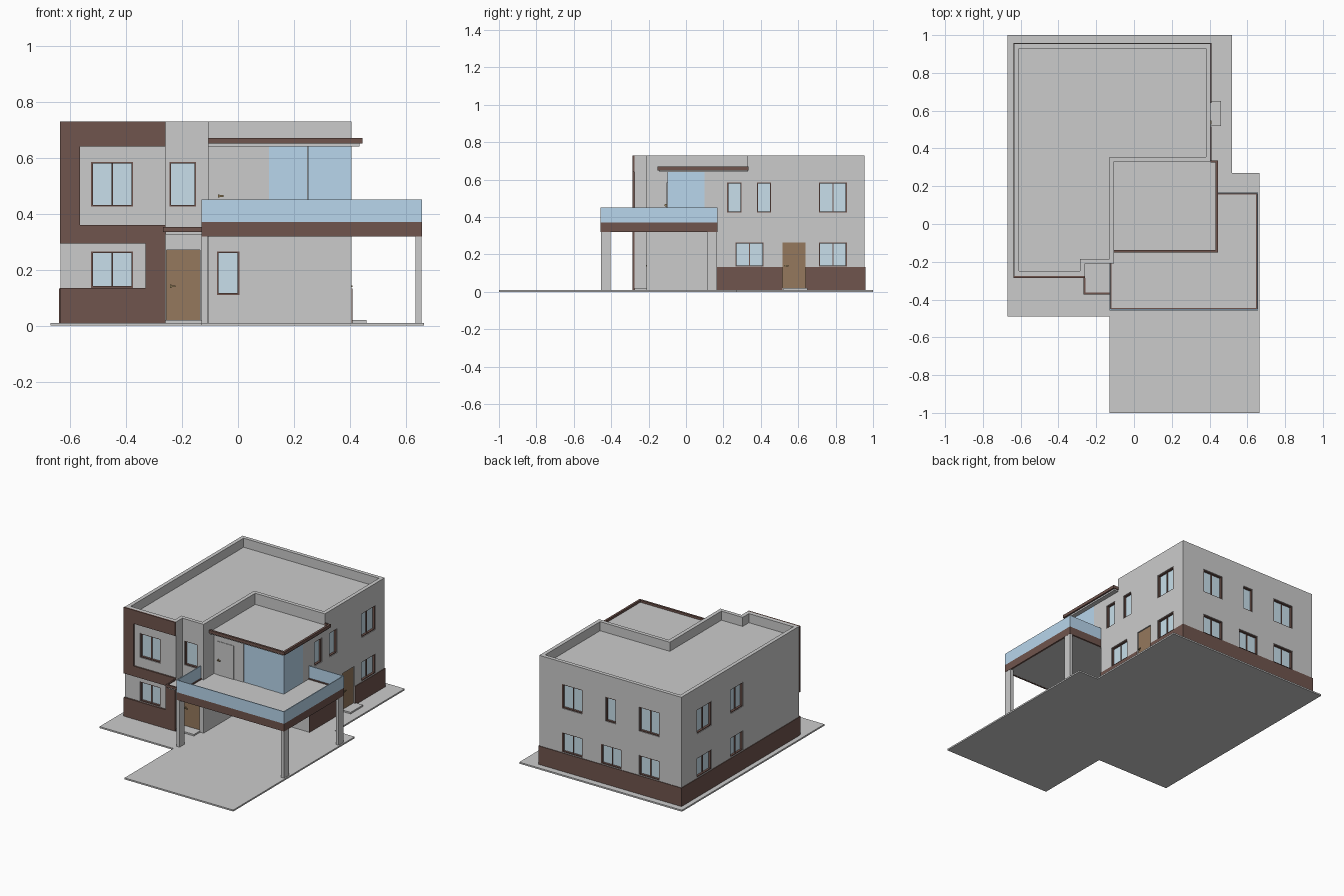
import bpy, bmesh

if "Cube" in bpy.data.objects:
    bpy.data.objects.remove(bpy.data.objects["Cube"])


def material(name, rgb):
    m = bpy.data.materials.new(name)
    m.diffuse_color = (*rgb, 1)
    m.use_nodes = True
    m.node_tree.nodes["Principled BSDF"].inputs["Base Color"].default_value = m.diffuse_color
    return m


BROWN = material("dark_brown", (0.16, 0.09, 0.075))
WOOD = material("wood", (0.30, 0.19, 0.11))
PANE = material("window_glass", (0.58, 0.74, 0.83))
RAIL = material("blue_glass", (0.48, 0.67, 0.84))
BRASS = material("brass", (0.35, 0.25, 0.12))


def add_prism(bm, pts, z0, z1):
    low = [bm.verts.new((x, y, z0)) for x, y in pts]
    top = [bm.verts.new((x, y, z1)) for x, y in pts]
    bm.faces.new(low[::-1])
    bm.faces.new(top)
    n = len(pts)
    for i in range(n):
        j = (i + 1) % n
        bm.faces.new((low[i], low[j], top[j], top[i]))


def prisms(name, parts, mat=None):
    """One object from (outline, z0, z1) parts."""
    bm = bmesh.new()
    for pts, z0, z1 in parts:
        add_prism(bm, pts, z0, z1)
    me = bpy.data.meshes.new(name)
    bm.to_mesh(me)
    bm.free()
    ob = bpy.data.objects.new(name, me)
    bpy.context.collection.objects.link(ob)
    if mat:
        me.materials.append(mat)
    return ob


def rect(b):
    x0, x1, y0, y1, z0, z1 = b
    return [(x0, y0), (x1, y0), (x1, y1), (x0, y1)], z0, z1


def boxes(name, bs, mat=None):
    return prisms(name, [rect(b) for b in bs], mat)


# Wall planes: axis, position, outward sign
FRONT, ENTRY, PORT = ("y", -0.275, -1), ("y", -0.21, -1), ("y", 0.165, -1)
SUN = ("y", -0.10, -1)
RIGHT, BACK, LEFT = ("x", 0.405, 1), ("y", 0.955, 1), ("x", -0.635, -1)


def on(face, u0, u1, z0, z1, d0, d1):
    """Box on a wall plane, d = distance outward."""
    axis, p, s = face
    a, b = sorted((p + s * d0, p + s * d1))
    return (a, b, u0, u1, z0, z1) if axis == "x" else (u0, u1, a, b, z0, z1)


cuts = {0: [], 1: []}


def window(name, face, u0, u1, z0, z1, panes=2):
    cuts[int(z0 > 0.3)].append(rect(on(face, u0, u1, z0, z1, -0.022, 0.02)))
    boxes(name + "_glass", [on(face, u0, u1, z0, z1, -0.022, -0.018)], PANE)
    t, d = 0.006, (-0.02, -0.004)
    bars = [on(face, u0, u0 + t, z0, z1, *d), on(face, u1 - t, u1, z0, z1, *d),
            on(face, u0 + t, u1 - t, z0, z0 + t, *d),
            on(face, u0 + t, u1 - t, z1 - t, z1, *d)]
    if panes == 2:
        m = (u0 + u1) / 2
        bars.append(on(face, m - t / 2, m + t / 2, z0 + t, z1 - t, -0.02, -0.012))
    boxes(name + "_frame", bars, BROWN)


def handle(name, face, u, z, d, w=0.02):
    boxes(name, [on(face, u, u + 0.005, z - 0.006, z + 0.006, d, d + 0.008),
                 on(face, u, u + w, z - 0.003, z + 0.003, d + 0.008, d + 0.013)], BRASS)


def door(name, face, u0, u1, z0, z1):
    cuts[0].append(rect(on(face, u0, u1, z0, z1, -0.02, 0.02)))
    boxes(name, [on(face, u0, u1, z0, z1, -0.02, -0.008)], WOOD)
    handle(name + "_handle", face, u0 + 0.012, 0.14, -0.008)


# Ground slab
prisms("ground_slab", [([(-0.67, 1), (-0.67, -0.49), (-0.13, -0.49), (-0.13, -1),
                         (0.665, -1), (0.665, 0.27), (0.52, 0.27), (0.52, 1)], 0, 0.01)])

# Windows and doors, lower and upper storeys
LO, UP = (0.135, 0.265), (0.425, 0.585)
for tag, z in (("lower", LO), ("upper", UP)):
    window(f"{tag}_front_window", FRONT, -0.525, -0.375, *z)
    window(f"{tag}_right_window", RIGHT, 0.71, 0.86, *z)
    window(f"{tag}_back_window_a", BACK, 0.09, 0.24, *z)
    window(f"{tag}_back_window_b", BACK, -0.475, -0.325, *z)
    window(f"{tag}_left_window_a", LEFT, 0.64, 0.79, *z)
    window(f"{tag}_left_window_b", LEFT, 0.31, 0.44, *z)
window("lower_back_window_middle", BACK, -0.195, -0.045, *LO)
window("upper_back_window_middle", BACK, -0.155, -0.08, *UP, 1)
window("lower_right_window_front", RIGHT, 0.265, 0.415, *LO)
window("upper_right_window_middle", RIGHT, 0.38, 0.455, *UP, 1)
window("sunroom_side_window", RIGHT, 0.22, 0.298, *UP, 1)
window("entry_window", ENTRY, -0.245, -0.15, *UP, 1)
window("carport_window", PORT, -0.075, 0.005, 0.11, 0.265, 1)
door("entry_door", ENTRY, -0.255, -0.135, 0.02, 0.27)
door("side_door", RIGHT, 0.515, 0.64, 0.02, 0.265)

# House storeys
lower = prisms("lower_storey", [([(-0.635, -0.275), (-0.26, -0.275), (-0.26, -0.21),
                                  (-0.105, -0.21), (-0.105, 0.165), (0.405, 0.165),
                                  (0.405, 0.955), (-0.635, 0.955)], 0.01, 0.36)])
upper = prisms("upper_storey", [([(-0.635, -0.275), (-0.26, -0.275), (-0.26, -0.21),
                                  (-0.105, -0.21), (-0.105, 0.33), (0.405, 0.33),
                                  (0.405, 0.955), (-0.635, 0.955)], 0.36, 0.73)])
sun_wall = boxes("sunroom_side_wall", [(0.375, 0.405, 0.10, 0.33, 0.36, 0.64)])
# Sunken roof behind the parapet
roof_cut = ([(-0.61, -0.25), (-0.285, -0.25), (-0.285, -0.185), (-0.13, -0.185),
             (-0.13, 0.355), (0.38, 0.355), (0.38, 0.93), (-0.61, 0.93)], 0.67, 0.8)

for storey, obs in ((0, [lower]), (1, [upper, sun_wall])):
    cutter = prisms("cutter", cuts[storey] + ([roof_cut] if storey else []))
    cutter.hide_render = True
    for ob in obs:
        mod = ob.modifiers.new("openings", "BOOLEAN")
        mod.operation, mod.solver, mod.object = "DIFFERENCE", "EXACT", cutter
        bpy.context.view_layer.objects.active = ob
        bpy.ops.object.modifier_apply(modifier=mod.name)
    bpy.data.objects.remove(cutter)

# Brown plinth on sides and back, broken at the side door
boxes("plinth", [on(RIGHT, 0.165, 0.515, 0.01, 0.132, 0, 0.004),
                 on(RIGHT, 0.64, 0.955, 0.01, 0.132, 0, 0.004),
                 on(BACK, -0.639, 0.409, 0.01, 0.132, 0, 0.004),
                 on(LEFT, -0.275, 0.955, 0.01, 0.132, 0, 0.004)], BROWN)

# Brown cladding on the front
boxes("front_cladding", [on(FRONT, *b, 0, 0.01) for b in (
    (-0.637, -0.26, 0.64, 0.73), (-0.637, -0.565, 0.36, 0.64),
    (-0.637, -0.26, 0.293, 0.36), (-0.33, -0.26, 0.01, 0.293),
    (-0.637, -0.33, 0.01, 0.134))], BROWN)

# Entry canopy and steps
boxes("entry_canopy", [(-0.26, -0.13, -0.365, -0.21, 0.325, 0.346)])
boxes("entry_canopy_edge", [(-0.268, -0.13, -0.373, -0.363, 0.335, 0.352),
                            (-0.268, -0.258, -0.363, -0.285, 0.335, 0.352)], BROWN)
boxes("entry_step", [(-0.26, -0.13, -0.275, -0.21, 0.01, 0.02)])
boxes("side_step", [(0.405, 0.46, 0.52, 0.65, 0.01, 0.02)])

# Balcony over the carport
boxes("balcony_deck", [(-0.125, 0.65, -0.45, 0.165, 0.32, 0.363)])


def balcony_edge(name, t, z0, z1, mat):
    boxes(name, [(-0.13, 0.657, -0.457, -0.457 + t, z0, z1),
                 (0.657 - t, 0.657, -0.457 + t, 0.168 - t, z0, z1),
                 (0.405, 0.657, 0.168 - t, 0.168, z0, z1),
                 (-0.13, -0.13 + t, -0.457 + t, -0.21, z0, z1)], mat)


balcony_edge("balcony_fascia", 0.012, 0.319, 0.37, BROWN)
balcony_edge("balcony_railing", 0.006, 0.37, 0.45, RAIL)
for tag, x, y in (("front_left", -0.13, -0.455), ("front_right", 0.635, -0.455),
                  ("back_right", 0.635, 0.115)):
    boxes(f"carport_post_{tag}", [(x, x + 0.021, y, y + 0.052, 0.01, 0.32)])

# Sunroom: front wall, door, corner glazing, roof
boxes("sunroom_front_wall", [on(SUN, -0.105, 0.11, 0.36, 0.64, -0.025, 0)])
boxes("sunroom_door", [on(SUN, -0.085, 0.04, 0.363, 0.585, 0, 0.003)])
handle("sunroom_door_handle", SUN, -0.072, 0.463, 0.003)
boxes("sunroom_glazing", [on(SUN, 0.11, 0.249, 0.36, 0.64, -0.01, -0.003),
                          on(SUN, 0.251, 0.405, 0.36, 0.64, -0.007, 0),
                          on(RIGHT, -0.093, 0.10, 0.36, 0.64, -0.007, 0)], RAIL)
boxes("sunroom_roof", [(-0.105, 0.435, -0.142, 0.33, 0.64, 0.656)])
boxes("sunroom_roof_fascia", [(-0.107, 0.445, -0.152, -0.138, 0.65, 0.67),
                              (0.431, 0.445, -0.138, 0.335, 0.65, 0.67),
                              (0.405, 0.431, 0.325, 0.335, 0.65, 0.67)], BROWN)
